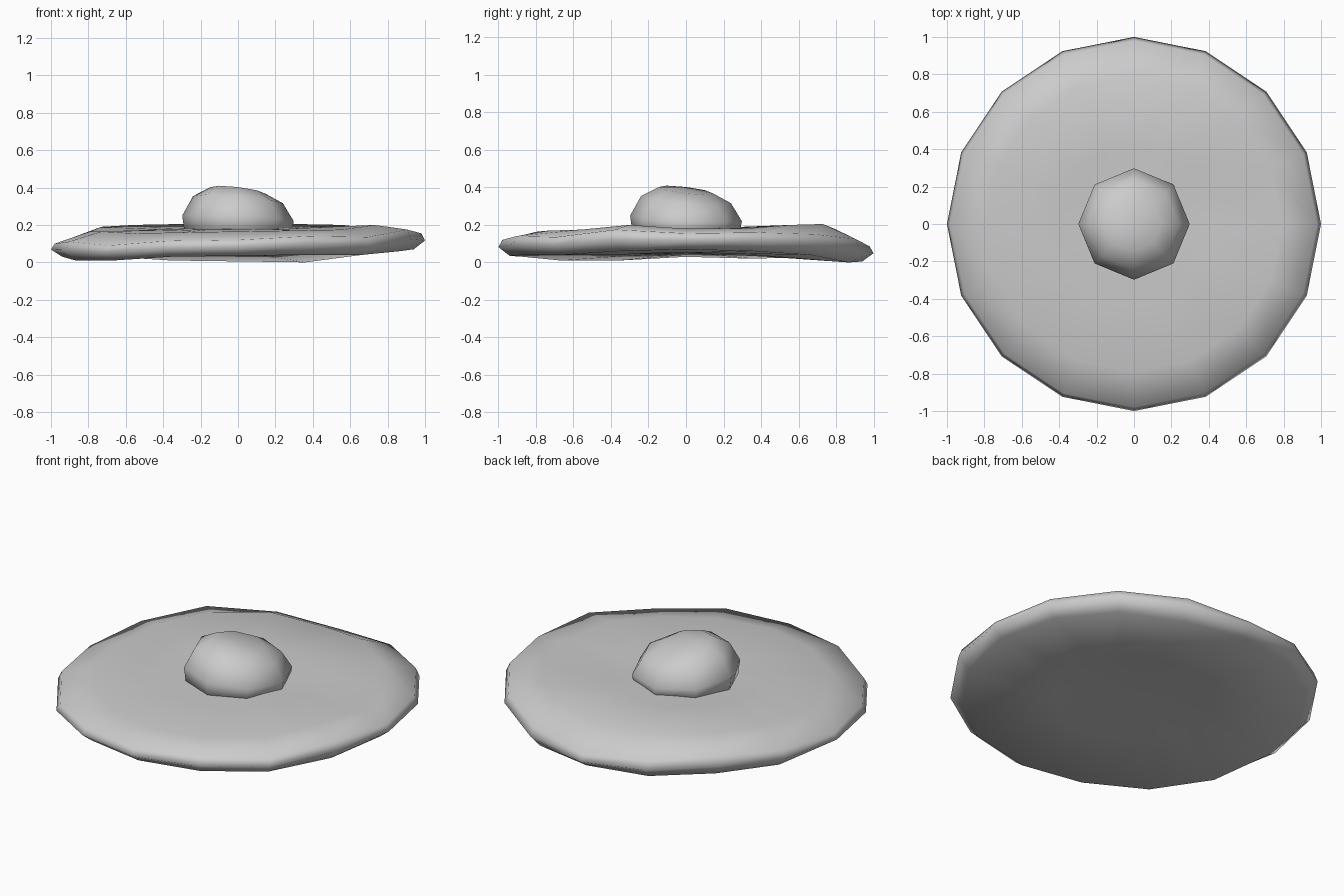
import bpy
from math import cos, sin, pi

if "Cube" in bpy.data.objects:
    bpy.data.objects.remove(bpy.data.objects["Cube"])


def ring(r, heights):
    n = len(heights)
    return [(r * cos(2 * pi * k / n), r * sin(2 * pi * k / n), z) for k, z in enumerate(heights)]


def lathe(name, rings, bottom_z, top):
    """Skin a stack of rings (bottom to top), closing both ends with fans."""
    n = len(rings[0])
    verts = [v for r in rings for v in r] + [(0, 0, bottom_z), top]
    low, high = len(verts) - 2, len(verts) - 1
    last = (len(rings) - 1) * n
    faces = []
    for k in range(n):
        j = (k + 1) % n
        for i in range(len(rings) - 1):
            a = i * n
            faces.append((a + k, a + j, a + n + j, a + n + k))
        faces.append((low, j, k))
        faces.append((high, last + k, last + j))
    mesh = bpy.data.meshes.new(name)
    mesh.from_pydata(verts, [], faces)
    mesh.polygons.foreach_set("use_smooth", [True] * len(faces))
    obj = bpy.data.objects.new(name, mesh)
    bpy.context.collection.objects.link(obj)
    return obj


# Wavy brim: heights run anticlockwise from +x
edge = [.155, .16, .15, .125, .085, .12, .15, .125, .10, .11, .09, .115, .12, .14, .135, .175]
hump = [.18, .18, .20, .205, .18, .205, .20, .19, .165, .165, .155, .16, .165, .17, .175, .20]
under = [.07, .06, .04, .0, .005, .01, .03, .02, .03, .01, .01, .03, .035, .04, .04, .06]
inner = [.18 + (h - .18) * .25 for h in hump]
low_inner = [.045 + (u - .045) * .3 for u in under]
brim = lathe("brim", [
    ring(.45, low_inner),
    ring(.94, under),
    ring(1.0, [e * .55 + u * .45 for e, u in zip(edge, under)]),
    ring(.98, edge),
    ring(.79, hump),
    ring(.42, inner),
], .05, (0, 0, .18))


# Lopsided crown, higher toward front left
def tilted(r, z, t):
    return ring(r, [z - t * r * (cos(k * pi / 4) + sin(k * pi / 4)) for k in range(8)])


crown = lathe("crown", [
    tilted(.285, .15, 0),
    tilted(.298, .235, .05),
    tilted(.24, .335, .08),
    tilted(.145, .385, .12),
], .15, (-.02, -.02, .402))
